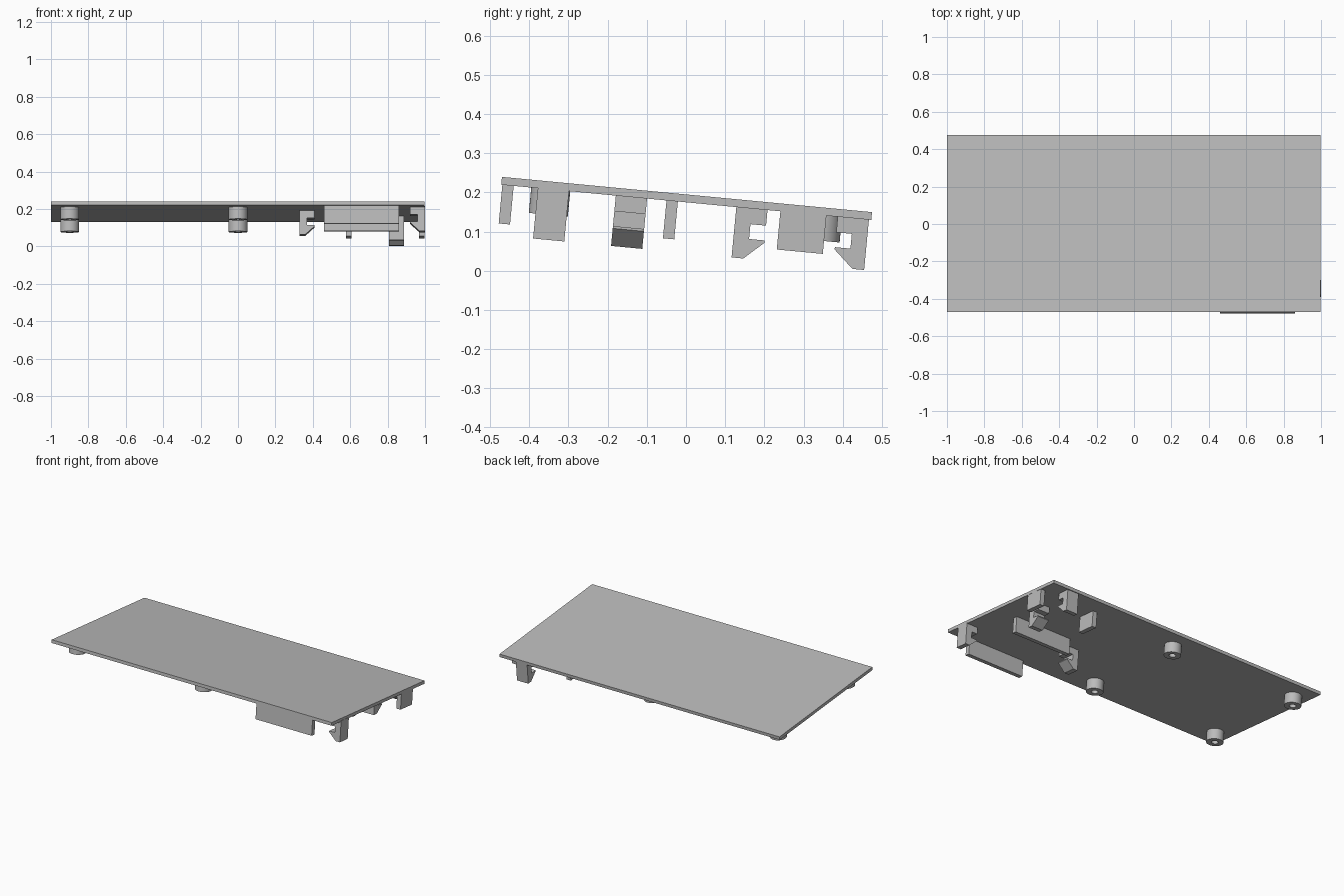
import bpy, bmesh, math
from mathutils import Vector

if "Cube" in bpy.data.objects:
    bpy.data.objects.remove(bpy.data.objects["Cube"])

TILT = math.radians(-5.44)   # the whole panel leans down towards the back
LIFT = 0.195                 # height of the panel's top face at the centre
ROOT = -0.015                # parts start just inside the panel

grey = bpy.data.materials.new("plain_grey")
grey.use_nodes = True
grey.diffuse_color = (0.5, 0.5, 0.5, 1)
grey.node_tree.nodes["Principled BSDF"].inputs["Base Color"].default_value = (0.5, 0.5, 0.5, 1)


def finish(name, bm):
    """Turn a bmesh in panel space into a tilted object."""
    bmesh.ops.recalc_face_normals(bm, faces=bm.faces)
    mesh = bpy.data.meshes.new(name)
    bm.to_mesh(mesh)
    bm.free()
    mesh.materials.append(grey)
    ob = bpy.data.objects.new(name, mesh)
    ob.rotation_euler.x = TILT
    ob.location.z = LIFT
    bpy.context.collection.objects.link(ob)
    return ob


def box(name, x, y, z):
    bm = bmesh.new()
    bmesh.ops.create_cube(bm, size=1)
    for v in bm.verts:
        v.co = Vector([lo + (c + 0.5) * (hi - lo) for c, (lo, hi) in zip(v.co, (x, y, z))])
    return finish(name, bm)


# Clip outline: distance from the back of the shank, height below the panel
CLIP = [(0, ROOT), (0.08, ROOT), (0.08, -0.06), (0.04, -0.06), (0.04, -0.098),
        (0.08, -0.098), (0.08, -0.104), (0.03, -0.149), (0, -0.149)]


def clip(name, back, side, width, axis, direction):
    """Hooked clip whose hook points along axis in the given direction."""
    bm = bmesh.new()
    points = []
    for reach, height in CLIP:
        along = back + direction * reach
        points.append((along, side, height) if axis == "x" else (side, along, height))
    face = bm.faces.new([bm.verts.new(p) for p in points])
    ext = bmesh.ops.extrude_face_region(bm, geom=[face])
    moved = [g for g in ext["geom"] if isinstance(g, bmesh.types.BMVert)]
    shift = (0, width, 0) if axis == "x" else (width, 0, 0)
    bmesh.ops.translate(bm, verts=moved, vec=shift)
    return finish(name, bm)


def standoff(name, x, y):
    """Hollow round spacer, spun from a rectangular section."""
    bm = bmesh.new()
    section = [(0.02, ROOT), (0.05, ROOT), (0.05, -0.085), (0.02, -0.085)]
    verts = [bm.verts.new((x + r, y, z)) for r, z in section]
    edges = [bm.edges.new((verts[i], verts[(i + 1) % 4])) for i in range(4)]
    bmesh.ops.spin(bm, geom=verts + edges, cent=(x, y, 0), axis=(0, 0, 1),
                   angle=math.tau, steps=40)
    bmesh.ops.remove_doubles(bm, verts=bm.verts, dist=0.0001)
    ob = finish(name, bm)
    bpy.ops.object.select_all(action="DESELECT")
    ob.select_set(True)
    bpy.context.view_layer.objects.active = ob
    bpy.ops.object.shade_smooth_by_angle(angle=math.radians(35))


# Flat cover panel
box("panel", (-1, 0.998), (-0.472, 0.477), (-0.02, 0))

# Long ribs across the panel
box("front_rib", (0.46, 0.86), (-0.469, -0.44), (ROOT, -0.119))
box("middle_rib", (0.46, 0.86), (-0.048, -0.019), (ROOT, -0.117))

# Short ribs towards the back
box("inner_short_rib", (0.577, 0.607), (0.244, 0.362), (ROOT, -0.118))
box("outer_short_rib", (0.967, 0.997), (0.244, 0.362), (ROOT, -0.118))

# Facing pairs of hooked clips
clip("inner_side_clip", 0.33, -0.178, 0.08, "x", 1)
clip("outer_side_clip", 1.0, -0.378, 0.08, "x", -1)
clip("inner_back_clip", 0.131, 0.807, 0.08, "y", 1)
clip("outer_back_clip", 0.471, 0.807, 0.08, "y", -1)

# Four round standoffs
for side, x in (("right", -0.9), ("middle", 0.0)):
    for end, y in (("front", -0.345), ("back", 0.352)):
        standoff(f"{end}_{side}_standoff", x, y)
